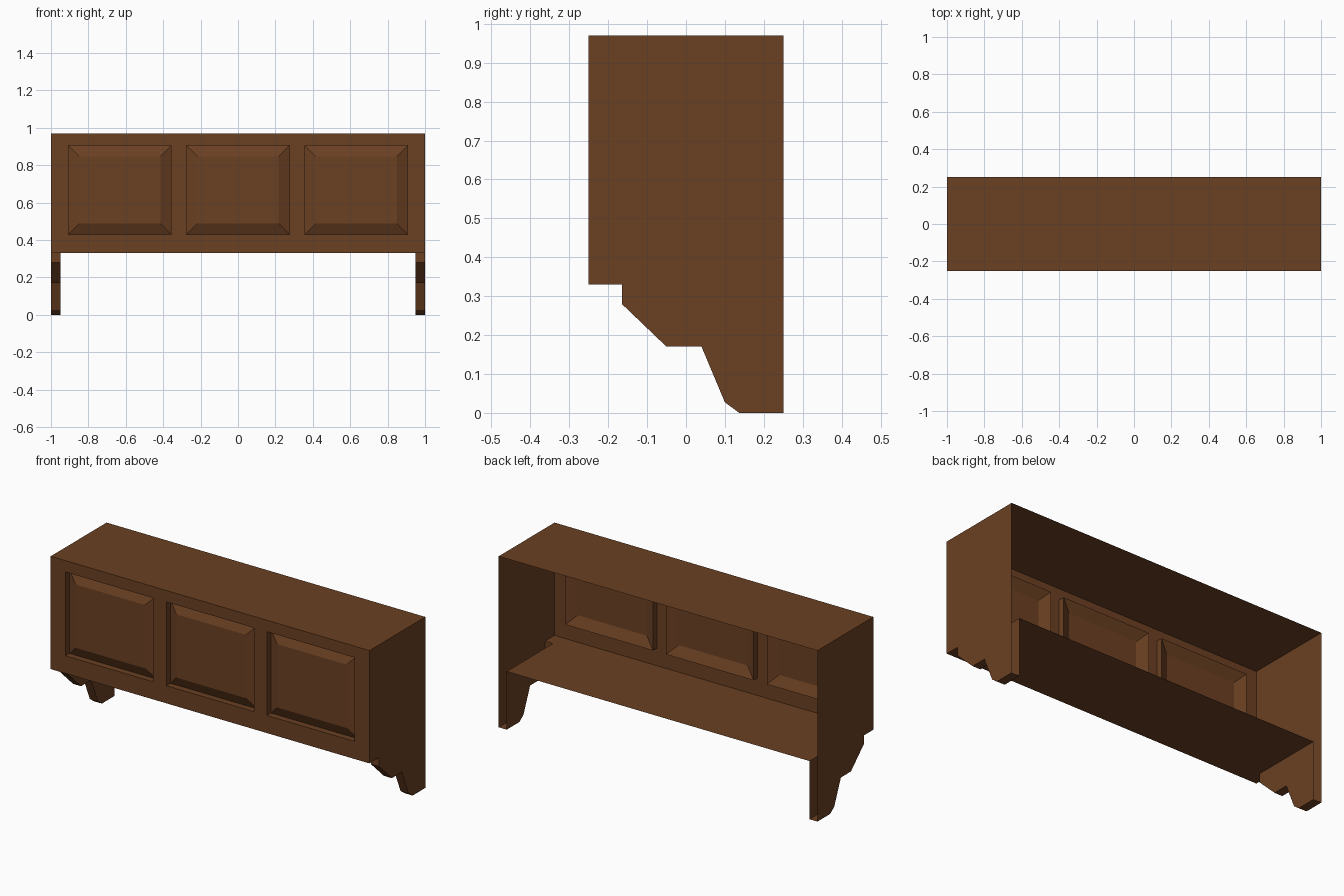
import bpy, bmesh

if "Cube" in bpy.data.objects:
    bpy.data.objects.remove(bpy.data.objects["Cube"])

W, D = 1.0, 0.25          # half width, half depth
TOP, FLOOR = 0.97, 0.33   # cabinet top and shelf heights
LEG_IN = 0.95             # inner face of the hollow legs

wood = bpy.data.materials.new("walnut_brown")
wood.diffuse_color = (0.147, 0.051, 0.016, 1)
wood.use_nodes = True
wood.node_tree.nodes["Principled BSDF"].inputs["Base Color"].default_value = wood.diffuse_color


def build(name, faces, mirror=False):
    """Make one sheet object from a list of polygons."""
    bm = bmesh.new()
    for pts in faces:
        bm.faces.new([bm.verts.new(p) for p in pts])
    bmesh.ops.remove_doubles(bm, verts=bm.verts, dist=1e-5)
    mesh = bpy.data.meshes.new(name)
    bm.to_mesh(mesh)
    bm.free()
    mesh.materials.append(wood)
    ob = bpy.data.objects.new(name, mesh)
    bpy.context.collection.objects.link(ob)
    if mirror:
        ob.modifiers.new("mirror", 'MIRROR').use_mirror_merge = False
    return ob


def ring(x0, x1, z0, z1, inset, y):
    return [(x0 + inset, y, z0 + inset), (x1 - inset, y, z0 + inset),
            (x1 - inset, y, z1 - inset), (x0 + inset, y, z1 - inset)]


# Front: flat frame with three recessed, raised-field panels
xs = [-W, -0.907, -0.357, -0.275, 0.275, 0.357, 0.907, W]
zs = [FLOOR, 0.43, 0.905, TOP]
frame, panels = [], []
for i in range(len(xs) - 1):
    for j in range(len(zs) - 1):
        cell = (xs[i], xs[i + 1], zs[j], zs[j + 1])
        if j == 1 and i % 2 == 1:
            rings = [ring(*cell, 0, -D), ring(*cell, 0, -D + 0.036),
                     ring(*cell, 0.058, -D + 0.008)]
            for a, b in zip(rings, rings[1:]):
                for k in range(4):
                    n = (k + 1) % 4
                    panels.append([a[k], a[n], b[n], b[k]])
            panels.append(rings[-1])
        else:
            frame.append(ring(*cell, 0, -D))
build("front_frame", frame)
build("front_panels", panels)

# Top sheet
build("top_board", [[(-W, -D, TOP), (W, -D, TOP), (W, D, TOP), (-W, D, TOP)]])

# Shelf: full width at the front lip, between the legs behind it
LIP = -0.165
build("shelf", [
    [(-W, -D, FLOOR), (-W, LIP, FLOOR), (W, LIP, FLOOR), (W, -D, FLOOR)],
    [(-LEG_IN, LIP, FLOOR), (-LEG_IN, D, FLOOR), (LEG_IN, D, FLOOR), (LEG_IN, LIP, FLOOR)],
])

# Scrolled leg outline (y, z), front to back
leg = [(LIP, FLOOR), (LIP, 0.28), (-0.05, 0.17), (0.04, 0.17),
       (0.10, 0.027), (0.137, 0), (D, 0)]

# Outer side boards, running down into the legs
side = [(-D, TOP), (-D, FLOOR)] + leg + [(D, TOP)]
build("side_board", [[(W, y, z) for y, z in side]], mirror=True)

# Hollow legs: inner face plus the scrolled edge strip, open at the back
inner = [(LEG_IN, y, z) for y, z in reversed(leg + [(D, FLOOR)])]
edge = [[(LEG_IN, *a), (LEG_IN, *b), (W, *b), (W, *a)] for a, b in zip(leg, leg[1:])]
build("leg_bracket", [inner] + edge, mirror=True)
